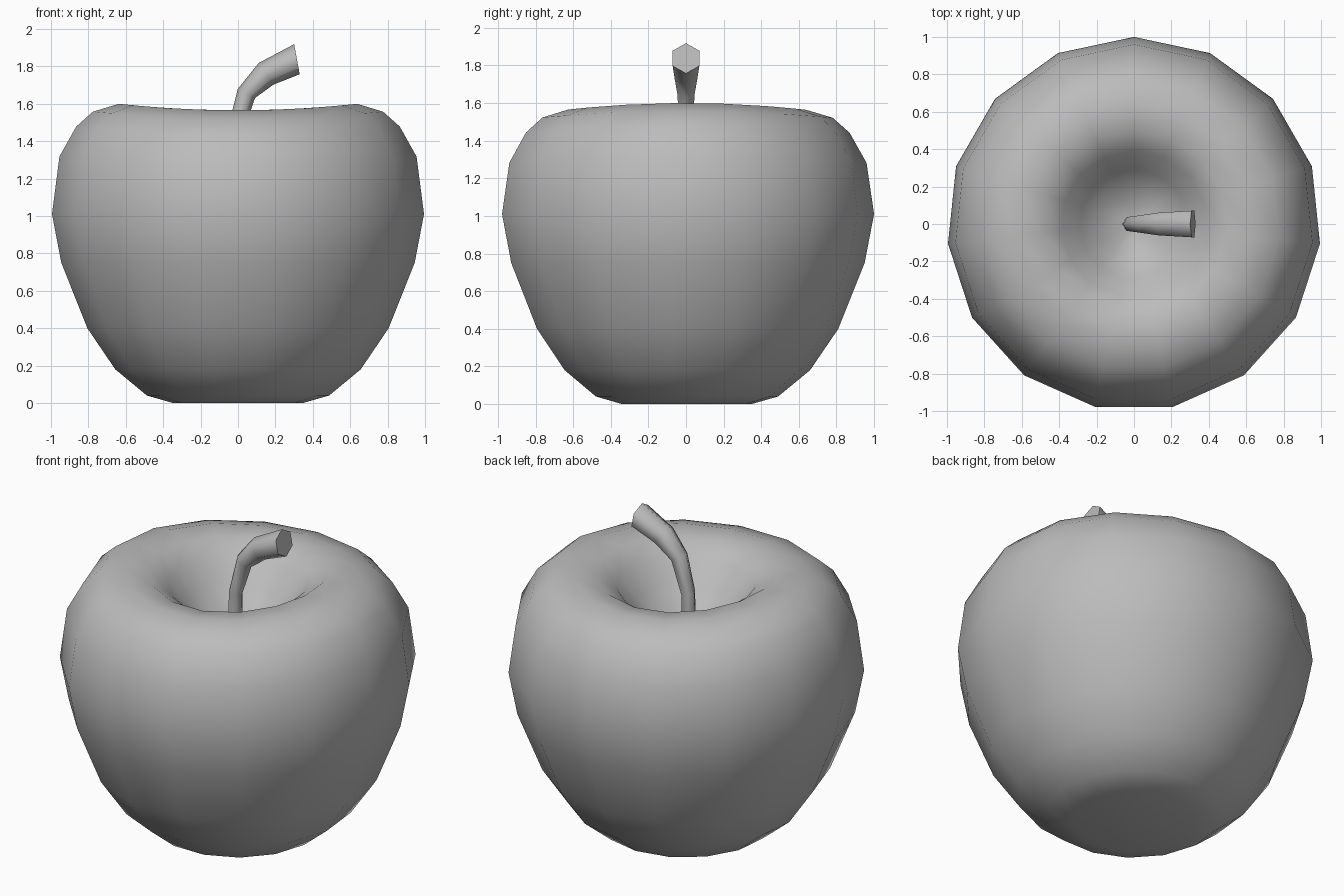
import bpy, bmesh, math
from mathutils import Vector

cube = bpy.data.objects.get("Cube")
if cube:
    bpy.data.objects.remove(cube, do_unlink=True)

grey = bpy.data.materials.new("plain grey")
grey.use_nodes = True
color = (0.5, 0.5, 0.5, 1)
grey.diffuse_color = color
grey.node_tree.nodes["Principled BSDF"].inputs["Base Color"].default_value = color


def skin(name, rings, angle):
    """Bridge a list of equal rings, cap both ends and smooth the result."""
    bm = bmesh.new()
    loops = [[bm.verts.new(p) for p in ring] for ring in rings]
    n = len(loops[0])
    for a, b in zip(loops, loops[1:]):
        for i in range(n):
            j = (i + 1) % n
            bm.faces.new((a[i], a[j], b[j], b[i]))
    bm.faces.new(loops[0][::-1])
    bm.faces.new(loops[-1])
    bmesh.ops.recalc_face_normals(bm, faces=bm.faces)
    mesh = bpy.data.meshes.new(name)
    bm.to_mesh(mesh)
    bm.free()
    mesh.materials.append(grey)
    obj = bpy.data.objects.new(name, mesh)
    bpy.context.collection.objects.link(obj)
    bpy.ops.object.select_all(action="DESELECT")
    obj.select_set(True)
    bpy.context.view_layer.objects.active = obj
    bpy.ops.object.shade_smooth_by_angle(angle=math.radians(angle))
    return obj


# Fruit: a lathed profile whose shoulders rise slightly towards both sides
profile = [(0.35, 0), (0.49, 0.04), (0.66, 0.18), (0.81, 0.4), (0.95, 0.75),
           (1.0, 1.01), (0.96, 1.3), (0.87, 1.46), (0.78, 1.54), (0.64, 1.582),
           (0.5, 1.565), (0.39, 1.49), (0.29, 1.36), (0.17, 1.26), (0.05, 1.22)]
SIDES = 15
rings = []
for r, z in profile:
    lift = 0.018 * min(1, max(0, (z - 1.01) / 0.25))
    ring = []
    for i in range(SIDES):
        a = math.pi / 2 + math.tau * i / SIDES
        ring.append((r * math.cos(a), r * math.sin(a), z + lift * math.cos(2 * a)))
    rings.append(ring)
skin("fruit_body", rings, 60)

# Stem: a six-sided tube that bends to the left and widens to a flat cut end
path = [(-0.02, 1.2, 0.042), (-0.015, 1.45, 0.043), (0.045, 1.655, 0.052),
        (0.15, 1.76, 0.07), (0.315, 1.838, 0.082)]
points = [Vector((x, 0, z)) for x, z, r in path]
rings = []
for k, (x, z, r) in enumerate(path):
    before, after = points[max(k - 1, 0)], points[min(k + 1, len(path) - 1)]
    along = (after - before).normalized()
    side = Vector((0, 1, 0))
    up = along.cross(side)
    if k == len(path) - 1:
        up = Vector((-0.18, 0, 0.98))
    rings.append([points[k] + r * (math.cos(a) * up + math.sin(a) * side)
                  for a in (math.tau * i / 6 for i in range(6))])
skin("stem", rings, 62)
